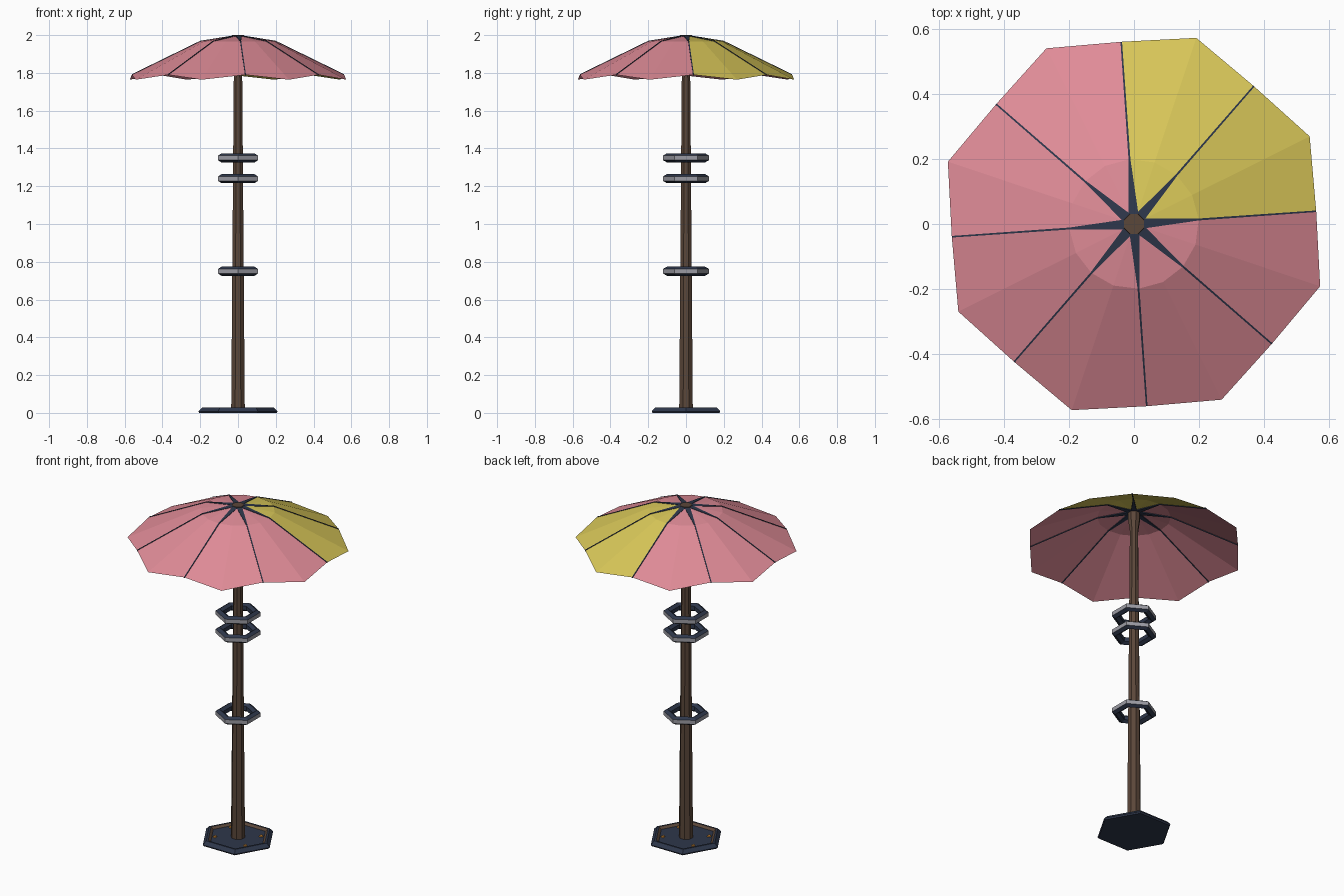
import bpy, bmesh, math

if "Cube" in bpy.data.objects:
    bpy.data.objects.remove(bpy.data.objects["Cube"])

def material(name, rgb):
    m = bpy.data.materials.new(name)
    m.diffuse_color = (*rgb, 1)
    m.use_nodes = True
    m.node_tree.nodes["Principled BSDF"].inputs["Base Color"].default_value = m.diffuse_color
    return m

PINK = material("pink fabric", (0.74, 0.26, 0.31))
YELLOW = material("yellow fabric", (0.70, 0.58, 0.10))
NAVY = material("dark navy metal", (0.027, 0.038, 0.070))
GREY = material("grey metal", (0.33, 0.33, 0.37))
BROWN = material("brown wood", (0.105, 0.063, 0.042))
ORANGE = material("orange", (0.75, 0.30, 0.04))

def finish(bm, name, mats):
    me = bpy.data.meshes.new(name)
    bm.to_mesh(me)
    bm.free()
    ob = bpy.data.objects.new(name, me)
    for m in mats:
        me.materials.append(m)
    bpy.context.collection.objects.link(ob)
    return ob

def lathe(name, profile, sides, mats, phase=0, closed=False, rule=None):
    """Spin a (radius, z) profile; rule(segment index) gives the material."""
    bm = bmesh.new()
    rings = []
    for r, z in profile:
        rings.append([bm.verts.new((r * math.cos(a), r * math.sin(a), z))
                      for a in (phase + math.tau * i / sides for i in range(sides))])
    n = len(rings)
    for k in range(n if closed else n - 1):
        lo, hi = rings[k], rings[(k + 1) % n]
        for i in range(sides):
            j = (i + 1) % sides
            f = bm.faces.new((lo[i], lo[j], hi[j], hi[i]))
            f.material_index = rule(k) if rule else 0
    if not closed:
        bm.faces.new(rings[0][::-1])
        f = bm.faces.new(rings[-1])
        f.material_index = rule(n - 1) if rule else 0
    bmesh.ops.recalc_face_normals(bm, faces=bm.faces)
    return finish(bm, name, mats)

# Dished hexagonal foot with brown inner slope
lathe("base", [(0.205, 0), (0.21, 0.008), (0.19, 0.028), (0.178, 0.028), (0.163, 0.016)],
      6, [NAVY, BROWN], rule=lambda k: 1 if k == 3 else 0)

# Small orange markers on the foot
for sx in (-1, 1):
    for sy in (-1, 1):
        lathe("base_marker", [(0.012, 0.014), (0.010, 0.022)], 6, [ORANGE]).location = \
            (sx * 0.10, sy * 0.075, 0)

# Tapered pole with a flared head
lathe("pole", [(0.039, 0.01), (0.024, 1.80), (0.024, 1.88), (0.034, 1.95), (0.033, 2.0)],
      8, [BROWN], math.radians(22.5))

# Hexagonal rings around the pole, with a grey outer band
tube = [(0.101 + 0.024 * math.cos(a), 0.024 * math.sin(a))
        for a in (math.radians(-30 + 60 * i) for i in range(6))]
for i, z in enumerate((0.75, 1.24, 1.35)):
    lathe(f"ring_{i + 1}", tube, 6, [NAVY, GREY], math.radians(30), True,
          lambda k: 1 if k == 0 else 0).location.z = z

# Scalloped canopy: eight panels, two of them yellow
START = math.radians(4)
bm = bmesh.new()
rows = []
for i in range(16):
    a = START + math.tau * i / 16
    rim = (0.563, 1.790) if i % 2 == 0 else (0.605, 1.764)
    rows.append([bm.verts.new((r * math.cos(a), r * math.sin(a), z))
                 for r, z in ((0.03, 1.996), (0.20, 1.967), rim)])
for i in range(16):
    p, q = rows[i], rows[(i + 1) % 16]
    for k in range(2):
        f = bm.faces.new((p[k], p[k + 1], q[k + 1], q[k]))
        f.material_index = 1 if i < 4 else 0
finish(bm, "canopy", [PINK, YELLOW])

# Eight ribs, broad at the hub and thin at the rim
for i in range(8):
    a = START + math.tau * i / 8
    c, s = math.cos(a), math.sin(a)
    bm = bmesh.new()
    loops = []
    for r, z, w in ((0.025, 1.995, 0.016), (0.20, 1.967, 0.003), (0.563, 1.790, 0.0025)):
        loops.append([bm.verts.new((r * c - y * s, r * s + y * c, z + h))
                      for y, h in ((-w, -0.004), (w, -0.004), (w, 0.003), (-w, 0.003))])
    for p, q in zip(loops, loops[1:]):
        for j in range(4):
            bm.faces.new((p[j], p[(j + 1) % 4], q[(j + 1) % 4], q[j]))
    bm.faces.new(loops[0])
    bm.faces.new(loops[-1])
    bmesh.ops.recalc_face_normals(bm, faces=bm.faces)
    finish(bm, f"rib_{i + 1}", [NAVY])
